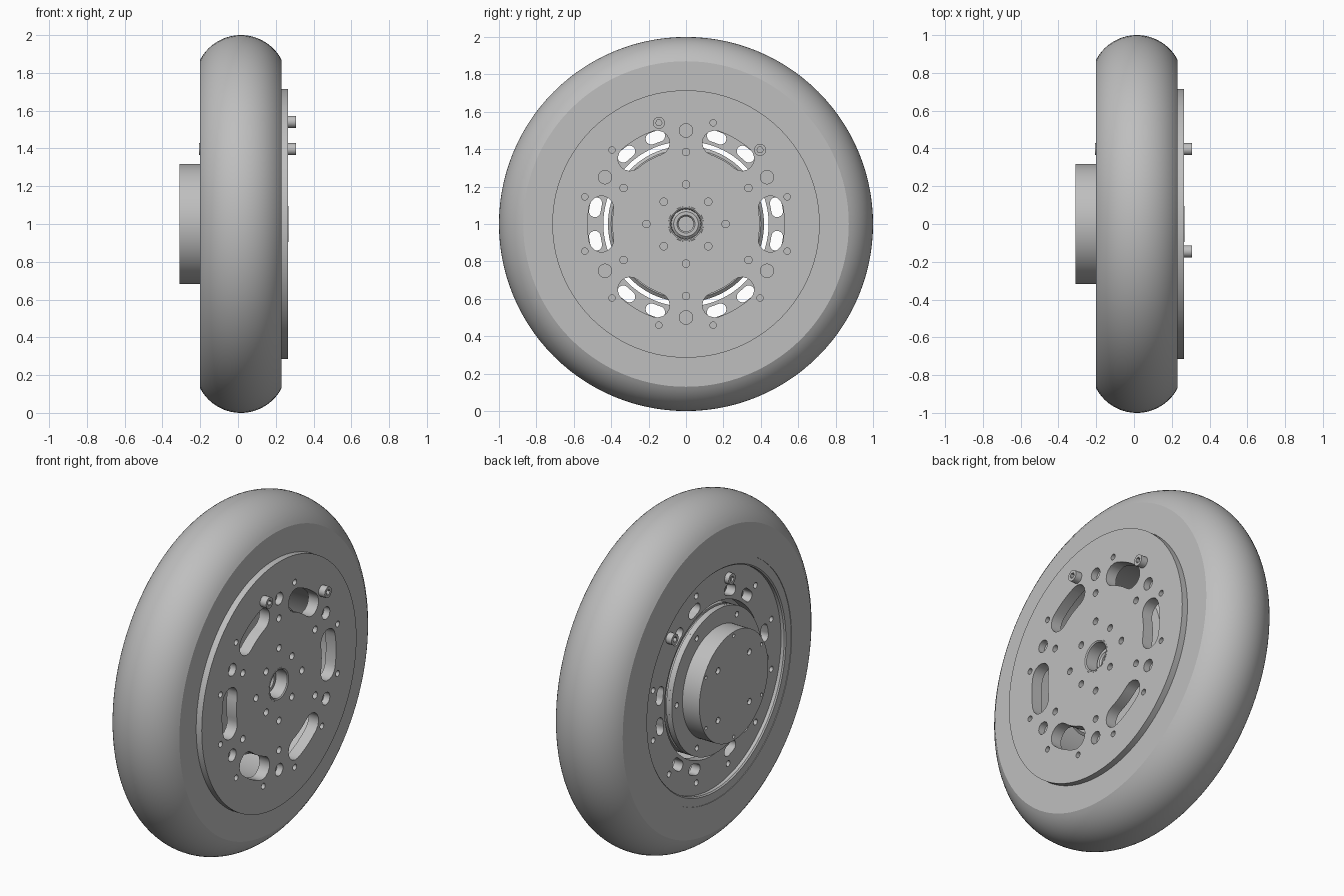
import bpy, bmesh
from math import sin, cos, pi, radians, tau
from mathutils import Matrix, Vector

cube = bpy.data.objects.get("Cube")
if cube:
    bpy.data.objects.remove(cube)

grey = bpy.data.materials.new("plain_grey")
grey.use_nodes = True
GREY = (0.52, 0.52, 0.52, 1)
grey.diffuse_color = GREY
grey.node_tree.nodes["Principled BSDF"].inputs["Base Color"].default_value = GREY

# Local x, y, z of a flat outline become the wheel's y, z and axle (x)
AXLE = Matrix(((0, 0, 1, 0), (1, 0, 0, 0), (0, 1, 0, 0), (0, 0, 0, 1)))
LIFT = Vector((0, 0, 1))


def add(name, mesh):
    mesh.materials.clear()
    mesh.materials.append(grey)
    for poly in mesh.polygons:
        poly.material_index = 0
    mesh.shade_smooth()
    mesh.set_sharp_from_angle(angle=radians(30))
    obj = bpy.data.objects.new(name, mesh)
    obj.location = LIFT
    bpy.context.collection.objects.link(obj)
    return obj


def lathe(name, profile, steps=112):
    """Spin a closed (x, radius) profile about the axle."""
    bm = bmesh.new()
    verts = [bm.verts.new((x, 0, r)) for x, r in profile]
    edges = [bm.edges.new((v, verts[i - 1])) for i, v in enumerate(verts)]
    bmesh.ops.spin(bm, geom=verts + edges, cent=(0, 0, 0), axis=(1, 0, 0),
                   angle=tau, steps=steps, use_merge=True)
    bmesh.ops.remove_doubles(bm, verts=bm.verts, dist=1e-5)
    bmesh.ops.recalc_face_normals(bm, faces=bm.faces)
    mesh = bpy.data.meshes.new(name)
    bm.to_mesh(mesh)
    bm.free()
    return add(name, mesh)


def polar(r, deg):
    return r * cos(radians(deg)), r * sin(radians(deg))


def circle(r, centre=(0, 0), n=20):
    return [(centre[0] + r * cos(tau * i / n), centre[1] + r * sin(tau * i / n))
            for i in range(n)]


def slot(mid, half, angle, spread):
    """Arc-shaped slot with round ends."""
    pts = [polar(mid + half, angle - spread + 2 * spread * i / 8) for i in range(9)]
    for end, turn, sign in ((angle + spread, 0, 1), (angle - spread, 180, -1)):
        cx, cy = polar(mid, end)
        for i in range(1, 8):
            dx, dy = polar(half, end + turn + 180 * i / 8)
            pts.append((cx + dx, cy + dy))
        if sign > 0:
            pts += [polar(mid - half, angle + spread - 2 * spread * i / 8)
                    for i in range(9)]
    return pts


def plate(name, x0, x1, outlines):
    """Extrude an outline with holes along the axle from x0 to x1."""
    curve = bpy.data.curves.new(name, 'CURVE')
    curve.dimensions = '2D'
    curve.fill_mode = 'BOTH'
    curve.extrude = (x1 - x0) / 2
    for pts in outlines:
        spline = curve.splines.new('POLY')
        spline.points.add(len(pts) - 1)
        for p, (u, v) in zip(spline.points, pts):
            p.co = (u, v, 0, 1)
        spline.use_cyclic_u = True
    temp = bpy.data.objects.new(name + "_outline", curve)
    bpy.context.collection.objects.link(temp)
    graph = bpy.context.evaluated_depsgraph_get()
    mesh = bpy.data.meshes.new_from_object(temp.evaluated_get(graph))
    bpy.data.objects.remove(temp)
    bm = bmesh.new()
    bm.from_mesh(mesh)
    bmesh.ops.remove_doubles(bm, verts=bm.verts, dist=1e-5)
    bmesh.ops.recalc_face_normals(bm, faces=bm.faces)
    bm.to_mesh(mesh)
    bm.free()
    mesh.transform(Matrix.Translation(((x0 + x1) / 2, 0, 0)) @ AXLE)
    mesh.name = name
    return add(name, mesh)


def hole_ring(hole, r, count, start=0, skip=()):
    step = 360 / count
    return [circle(hole, polar(r, start + step * i), 16)
            for i in range(count) if start + step * i not in skip]


# Tyre: flat side walls and a round tread
MID, HALF, R, C = 0.015, 0.215, 0.243, 0.757
sweep = 62.2
tread = [(MID + R * sin(radians(a)), C + R * cos(radians(a)))
         for a in [-sweep + 2 * sweep * i / 28 for i in range(29)]]
lathe("tyre", [(-0.2, 0.69)] + tread + [(0.23, 0.69)])

# Rim barrel with a recessed back lip
lathe("rim_barrel", [(-0.115, 0.54), (-0.115, 0.635), (-0.19, 0.635), (-0.197, 0.642),
                     (-0.197, 0.69), (0.21, 0.69), (0.21, 0.54)])

# Front cover: perforated face over a backing disc, so small holes are blind
slots = [slot(0.46, 0.066, 60 * i, 10.5) for i in range(6)]
plate("cover_face", 0.228, 0.266,
      [circle(0.715, n=112), circle(0.09, n=40)] + slots
      + hole_ring(0.036, 0.5, 6, 30)
      + hole_ring(0.017, 0.56, 12, 15, skip=(45, 105))
      + hole_ring(0.02, 0.385, 6, 30)
      + hole_ring(0.02, 0.212, 4)
      + hole_ring(0.02, 0.168, 4, 45))
plate("cover_backing", 0.2, 0.228, [circle(0.7, n=112), circle(0.08, n=40)] + slots)

# Bearing in the cover's centre
lathe("bearing_ring", [(0.264, 0.095), (0.267, 0.094), (0.267, 0.087), (0.262, 0.08),
                       (0.17, 0.078), (0.17, 0.095)], 48)
lathe("bearing", [(0.13, 0.04), (0.19, 0.04), (0.2, 0.048), (0.2, 0.066), (0.19, 0.078),
                  (0.13, 0.078)], 48)

# Rotor ring with paired windows
windows = [slot(0.492, 0.031, 60 * i + s * 10.5, 2.6) for i in range(6) for s in (-1, 1)]
plate("rotor_ring", -0.17, -0.113,
      [circle(0.64, n=112), circle(0.442, n=96)] + windows
      + hole_ring(0.017, 0.565, 12, 15, skip=(45, 105)))

# Stator drum
lathe("stator_drum", [(0.15, 0), (0.15, 0.4), (0.135, 0.417), (-0.15, 0.417), (-0.15, 0.405),
                      (-0.165, 0.405), (-0.165, 0.417), (-0.182, 0.417), (-0.182, 0)])
plate("stator_flange", -0.2, -0.182, [circle(0.417, n=96)] + hole_ring(0.016, 0.37, 6))

# Protruding hub with mounting holes
lathe("hub", [(-0.19, 0), (-0.19, 0.318), (-0.29, 0.318), (-0.29, 0)], 96)
plate("hub_face", -0.309, -0.29, [circle(0.318, n=96)] + hole_ring(0.018, 0.205, 4, 45)
      + hole_ring(0.01, 0.295, 6, 30))

# Two through bolts with hex sockets on both ends
for side, angle, back in (("left", 45, -0.206), ("right", 105, -0.197)):
    centre = polar(0.56, angle)
    for end, x0, x1, f0, f1 in (("front", 0.26, 0.306, 0.26, 0.285),
                                ("back", back, -0.165, -0.185, -0.165)):
        plate(f"{side}_bolt_{end}_head", x0, x1,
              [circle(0.032, centre, 24), circle(0.017, centre, 6)])
        plate(f"{side}_bolt_{end}_socket", f0, f1, [circle(0.02, centre, 12)])
